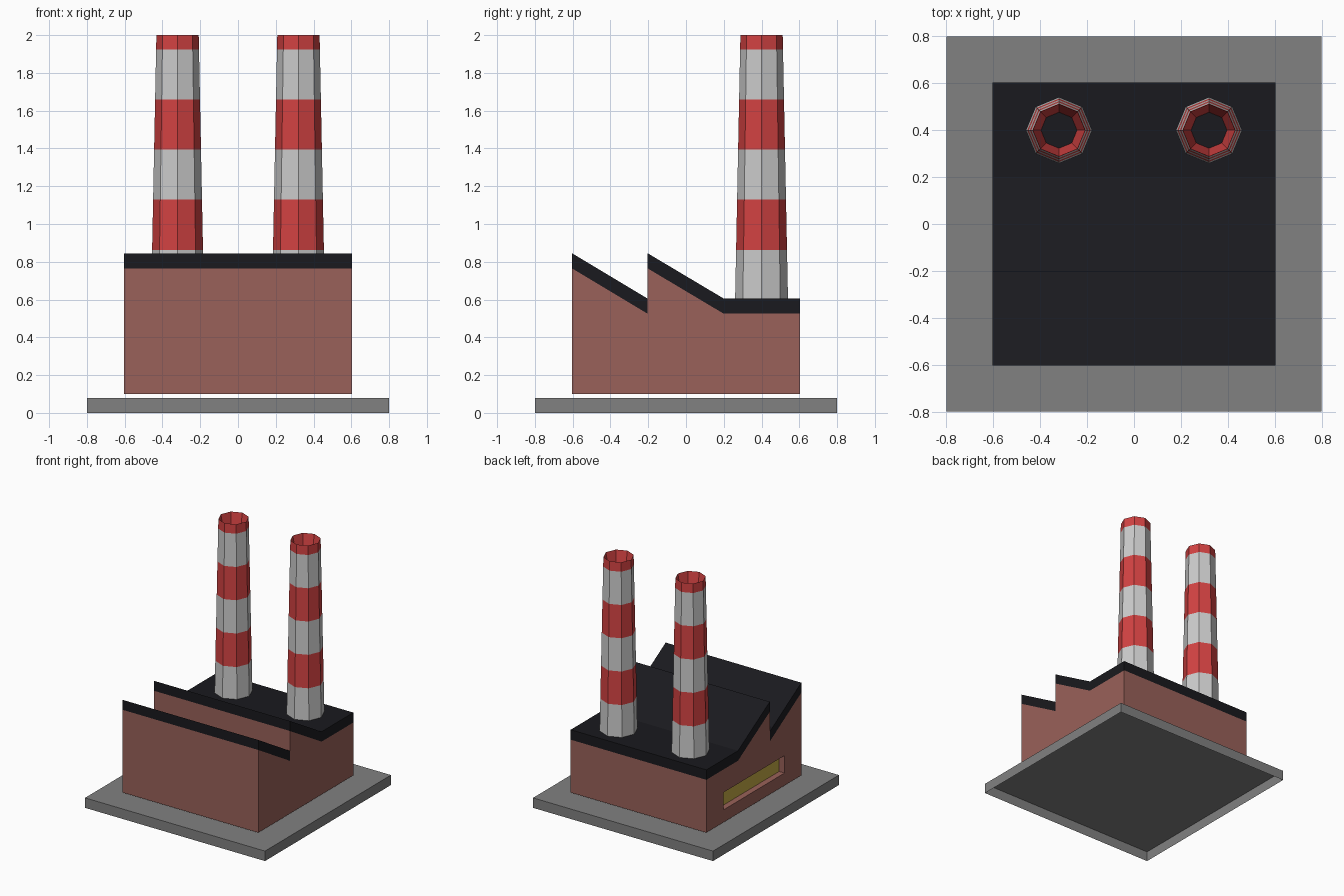
import bpy, bmesh
from math import cos, sin, pi

if "Cube" in bpy.data.objects:
    bpy.data.objects.remove(bpy.data.objects["Cube"])


def material(name, rgb):
    m = bpy.data.materials.new(name)
    m.diffuse_color = (*rgb, 1)
    m.use_nodes = True
    m.node_tree.nodes["Principled BSDF"].inputs["Base Color"].default_value = m.diffuse_color
    return m


brick = material("brick", (0.32, 0.12, 0.10))
black = material("roof_black", (0.01, 0.01, 0.013))
concrete = material("concrete", (0.22, 0.22, 0.22))
pale = material("pale_grey", (0.52, 0.52, 0.52))
red = material("red", (0.65, 0.055, 0.055))
yellow = material("window_yellow", (0.55, 0.40, 0.06))


def finish(name, bm, *mats):
    me = bpy.data.meshes.new(name)
    bm.to_mesh(me)
    bm.free()
    ob = bpy.data.objects.new(name, me)
    bpy.context.collection.objects.link(ob)
    for m in mats:
        me.materials.append(m)
    return ob


def prism(name, profile, x0, x1, mat):
    """Extrude a (y, z) outline along x."""
    bm = bmesh.new()
    f = bm.faces.new([bm.verts.new((x0, y, z)) for y, z in profile])
    ext = bmesh.ops.extrude_face_region(bm, geom=[f])["geom"]
    verts = [v for v in ext if isinstance(v, bmesh.types.BMVert)]
    bmesh.ops.translate(bm, verts=verts, vec=(x1 - x0, 0, 0))
    bmesh.ops.recalc_face_normals(bm, faces=bm.faces)
    return finish(name, bm, mat)


def rect(y0, y1, z0, z1):
    return [(y0, z0), (y1, z0), (y1, z1), (y0, z1)]


# base slab, open underneath
base = prism("base_slab", rect(-0.8, 0.8, 0, 0.08), -0.8, 0.8, concrete)
bm = bmesh.new()
bm.from_mesh(base.data)
bmesh.ops.delete(bm, geom=[f for f in bm.faces if f.normal.z < -0.5], context='FACES_ONLY')
bm.to_mesh(base.data)
bm.free()

# brick hall with sawtooth top
W, T = 0.603, 0.08            # half width, roof thickness
LOW, HIGH = 0.605, 0.845      # roof heights
STEP, FLAT = -0.203, 0.2      # sawtooth step and start of flat roof
hall = prism("brick_walls", [(-W, 0.1), (W, 0.1), (W, LOW - T), (FLAT, LOW - T),
                             (STEP, HIGH - T), (STEP, LOW - T), (-W, HIGH - T)], -W, W, brick)

# roof slabs following the two teeth
for name, top in (("front_roof", [(-W, HIGH), (STEP, LOW)]),
                  ("rear_roof", [(STEP, HIGH), (FLAT, LOW), (W, LOW)])):
    prism(name, top + [(y, z - T) for y, z in reversed(top)], -W, W, black)

# recessed window on the left wall
opening = rect(-0.39, 0.385, 0.2, 0.34)
cutter = prism("window_cutter", opening, -W - 0.1, -W + 0.05, brick)
cutter.hide_render = True
cutter.hide_viewport = True
cut = hall.modifiers.new("window", 'BOOLEAN')
cut.object = cutter
cut.operation = 'DIFFERENCE'
cut.solver = 'EXACT'
prism("window_pane", opening, -W + 0.048, -W + 0.055, yellow)

# striped eight-sided chimney, mirrored to the other side
Z0, Z1, R0, R1 = 0.6, 2.0, 0.14, 0.112
levels = [Z0, 0.863, 1.13, 1.395, 1.66, 1.925, Z1]
sections = [(R0 + (R1 - R0) * (z - Z0) / (Z1 - Z0), z) for z in levels]
sections.append((0.077, 1.8))  # inside of the mouth
bm = bmesh.new()
rings = [[bm.verts.new((0.32 + r * cos(k * pi / 4), 0.4 + r * sin(k * pi / 4), z))
          for k in range(8)] for r, z in sections]
for i, (a, b) in enumerate(zip(rings, rings[1:])):
    for k in range(8):
        j = (k + 1) % 8
        f = bm.faces.new((a[k], a[j], b[j], b[k]))
        f.material_index = 1 if i == 6 else i % 2
bm.faces.new(rings[-1]).material_index = 2
chimneys = finish("chimneys", bm, pale, red, black)
chimneys.modifiers.new("mirror", 'MIRROR').use_axis[0] = True
